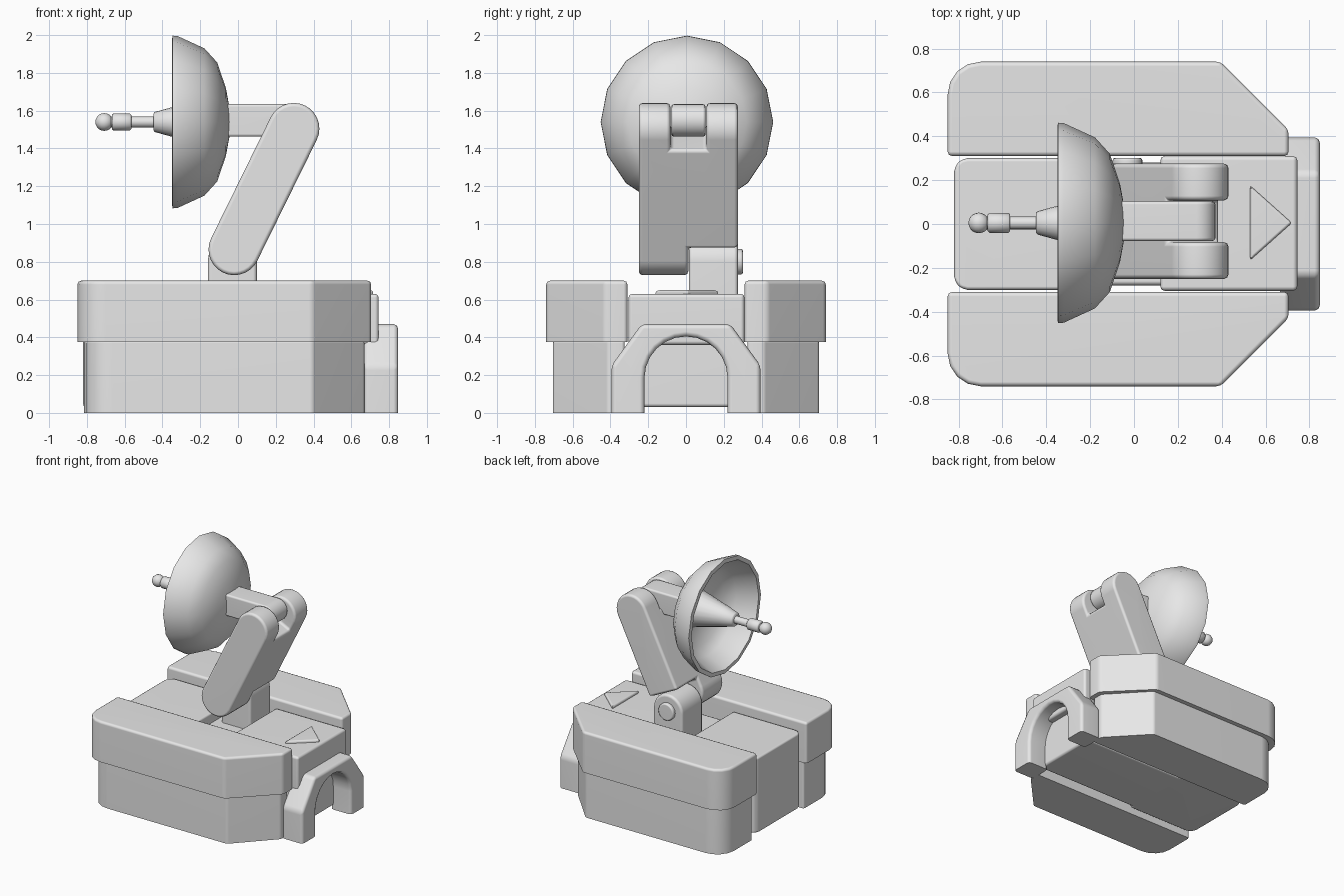
import bpy, bmesh, math
from mathutils import Vector

cube = bpy.data.objects.get("Cube")
if cube:
    bpy.data.objects.remove(cube, do_unlink=True)

grey = bpy.data.materials.new("light_grey")
grey.use_nodes = True
grey.diffuse_color = (0.8, 0.8, 0.8, 1)
grey.node_tree.nodes["Principled BSDF"].inputs["Base Color"].default_value = (0.8, 0.8, 0.8, 1)


def finish(name, bm, weighted=True):
    bmesh.ops.recalc_face_normals(bm, faces=bm.faces)
    for f in bm.faces:
        f.smooth = True
    mesh = bpy.data.meshes.new(name)
    bm.to_mesh(mesh)
    bm.free()
    mesh.materials.append(grey)
    ob = bpy.data.objects.new(name, mesh)
    bpy.context.collection.objects.link(ob)
    bpy.ops.object.select_all(action='DESELECT')
    ob.select_set(True)
    bpy.context.view_layer.objects.active = ob
    bpy.ops.object.shade_smooth_by_angle(angle=math.radians(50))
    if weighted:
        ob.modifiers.new("normals", 'WEIGHTED_NORMAL').keep_sharp = True
    return ob


def prism(name, pts, axis, lo, hi, bevel=0.02, sharp_bottom=False):
    """Extrude a 2D outline along an axis and round its hard edges."""
    place = {'x': lambda a, b, h: (h, a, b),
             'y': lambda a, b, h: (a, h, b),
             'z': lambda a, b, h: (a, b, h)}[axis]
    bm = bmesh.new()
    rings = [[bm.verts.new(place(a, b, h)) for a, b in pts] for h in (lo, hi)]
    for ring in rings:
        bm.faces.new(ring)
    n = len(pts)
    for i in range(n):
        j = (i + 1) % n
        bm.faces.new((rings[0][i], rings[0][j], rings[1][j], rings[1][i]))
    bmesh.ops.recalc_face_normals(bm, faces=bm.faces)
    if bevel:
        base = min(v.co.z for v in bm.verts) + 1e-4
        edges = [e for e in bm.edges if e.calc_face_angle(0) > 0.5
                 and not (sharp_bottom and all(v.co.z < base for v in e.verts))]
        bmesh.ops.bevel(bm, geom=edges, offset=bevel, segments=2, profile=0.5,
                        affect='EDGES', clamp_overlap=True)
    return finish(name, bm)


def box(name, x0, x1, y0, y1, z0, z1, bevel=0.02):
    return prism(name, [(x0, y0), (x1, y0), (x1, y1), (x0, y1)], 'z', z0, z1, bevel)


def arc(cx, cy, r, a0, a1, n):
    """Points on an arc, angles in degrees."""
    angles = [math.radians(a0 + (a1 - a0) * i / n) for i in range(n + 1)]
    return [(cx + r * math.cos(a), cy + r * math.sin(a)) for a in angles]


def lathe(name, profile, sides, y, z, closed=False):
    """Spin (x, radius) points around an axis parallel to x."""
    bm = bmesh.new()
    vs = [bm.verts.new((x, 0, r)) for x, r in profile]
    for a, b in zip(vs, vs[1:] + (vs[:1] if closed else [])):
        if a is not b:
            bm.edges.new((a, b))
    bmesh.ops.spin(bm, geom=bm.verts[:] + bm.edges[:], cent=(0, 0, 0), axis=(1, 0, 0),
                   angle=2 * math.pi, steps=sides, use_duplicate=False)
    bmesh.ops.remove_doubles(bm, verts=bm.verts, dist=1e-4)
    bmesh.ops.translate(bm, verts=bm.verts, vec=(0, y, z))
    return finish(name, bm, weighted=False)


# Side pods: overhanging upper shell on a slimmer lower hull
def pod_outline(side, inset, inner):
    x0, x1, y1 = -0.85 + inset, 0.705 - inset, 0.74 - inset
    pts = [(x0, inner), (x1, inner), (x1, 0.43 - inset / 2), (0.395, y1)]
    pts += arc(x0 + 0.15, y1 - 0.15, 0.15, 90, 180, 4)
    return [(x, side * y) for x, y in pts]


for label, side in (("back", 1), ("front", -1)):
    prism(label + "_pod_upper", pod_outline(side, 0, 0.31), 'z', 0.375, 0.7, 0.02, True)
    prism(label + "_pod_lower", pod_outline(side, 0.035, 0.325), 'z', 0, 0.385, 0.015, True)

# Central body between the pods
box("body_core", -0.6, 0.69, -0.28, 0.28, 0.03, 0.55)
tail = [(-0.21, -0.3), (-0.21, 0.3)] + arc(-0.76, 0.24, 0.06, 90, 180, 3) \
    + arc(-0.76, -0.24, 0.06, 180, 270, 3)
prism("body_rear_block", tail, 'z', 0.03, 0.63, 0.02)
box("body_nose_block", 0.12, 0.745, -0.305, 0.31, 0.36, 0.63)
prism("arrow_marker", [(0.53, 0.175), (0.53, -0.165), (0.72, 0.005)], 'z', 0.61, 0.65, 0.012)

# Arched nose frame
arch = [(-0.22, 0), (-0.395, 0), (-0.395, 0.25), (-0.235, 0.47),
        (0.235, 0.47), (0.395, 0.25), (0.395, 0), (0.22, 0)]
arch += arc(0, 0.185, 0.22, 0, 180, 12)
prism("nose_arch", arch, 'x', 0.665, 0.848, 0.025, True)

# Pivot post with a round top and a side boss
post = [(-0.16, 0.5), (0.1, 0.5)] + arc(-0.03, 0.8, 0.13, 0, 180, 12)
prism("pivot_post", post, 'y', 0.015, 0.275, 0.02)
prism("pivot_boss", arc(-0.03, 0.8, 0.068, 0, 345, 23), 'y', 0.25, 0.302, 0.012)

# Tilted arm: capsule with a notch for the post and a slot for the beam
foot, head, radius = Vector((-0.02, 0.865)), Vector((0.295, 1.505)), 0.136
along = (head - foot).normalized()
tilt = math.degrees(math.atan2(along.y, along.x))
capsule = arc(head.x, head.y, radius, tilt - 90, tilt + 90, 14) \
    + arc(foot.x, foot.y, radius, tilt + 90, tilt + 270, 14)
arm = prism("tilted_arm", capsule, 'y', -0.25, 0.275, 0)
across = Vector((along.y, -along.x)) * 0.3


def cut_arm(start, end, y0, y1):
    pts = [start - across, start + across, end + across, end - across]
    cutter = prism("arm_cutter", pts, 'y', y0, y1, 0)
    cutter.hide_render = True
    mod = arm.modifiers.new("cut", 'BOOLEAN')
    mod.operation, mod.solver, mod.object = 'DIFFERENCE', 'EXACT', cutter
    bpy.context.view_layer.objects.active = arm
    bpy.ops.object.modifier_apply(modifier=mod.name)
    bpy.data.objects.remove(cutter, do_unlink=True)


arm.modifiers.clear()
cut_arm(foot + along * 0.07, foot - along * 0.4, 0.012, 0.5)
cut_arm(head - along * 0.06, head + along * 0.4, -0.083, 0.108)
rounding = arm.modifiers.new("rounding", 'BEVEL')
rounding.width, rounding.segments = 0.02, 2
rounding.limit_method, rounding.angle_limit = 'ANGLE', math.radians(40)
arm.modifiers.new("normals", 'WEIGHTED_NORMAL')

# Beam from the arm head to the dish
beam = [(-0.1, 1.635), (-0.1, 1.462)] + arc(0.285, 1.5485, 0.0865, -90, 90, 12)
prism("dish_beam", beam, 'y', -0.078, 0.104, 0.015)

# Dish: thin sixteen-sided bowl opening toward -x
outer = [(-0.04, 0), (-0.042, 0.06), (-0.064, 0.18), (-0.11, 0.315),
         (-0.178, 0.39), (-0.32, 0.455), (-0.347, 0.457)]
inner = [(-0.35, 0.425), (-0.2, 0.355), (-0.14, 0.29), (-0.09, 0.15), (-0.08, 0)]
lathe("dish", outer + inner, 16, 0.005, 1.54)

# Feed horn, rod, collar and ball on the dish axis
horn = [(-0.06, 0), (-0.06, 0.15), (-0.35, 0.078), (-0.44, 0.053), (-0.447, 0.045), (-0.447, 0)]
lathe("feed_horn", horn, 20, 0.005, 1.54)
lathe("feed_rod", [(-0.43, 0), (-0.43, 0.029), (-0.69, 0.029), (-0.69, 0)], 16, 0.005, 1.54)
collar = [(-0.565, 0), (-0.565, 0.038), (-0.572, 0.045), (-0.66, 0.045), (-0.667, 0.038), (-0.667, 0)]
lathe("feed_collar", collar, 16, 0.005, 1.54)
lathe("feed_ball", arc(-0.708, 0, 0.047, 0, 180, 10), 16, 0.005, 1.54)
